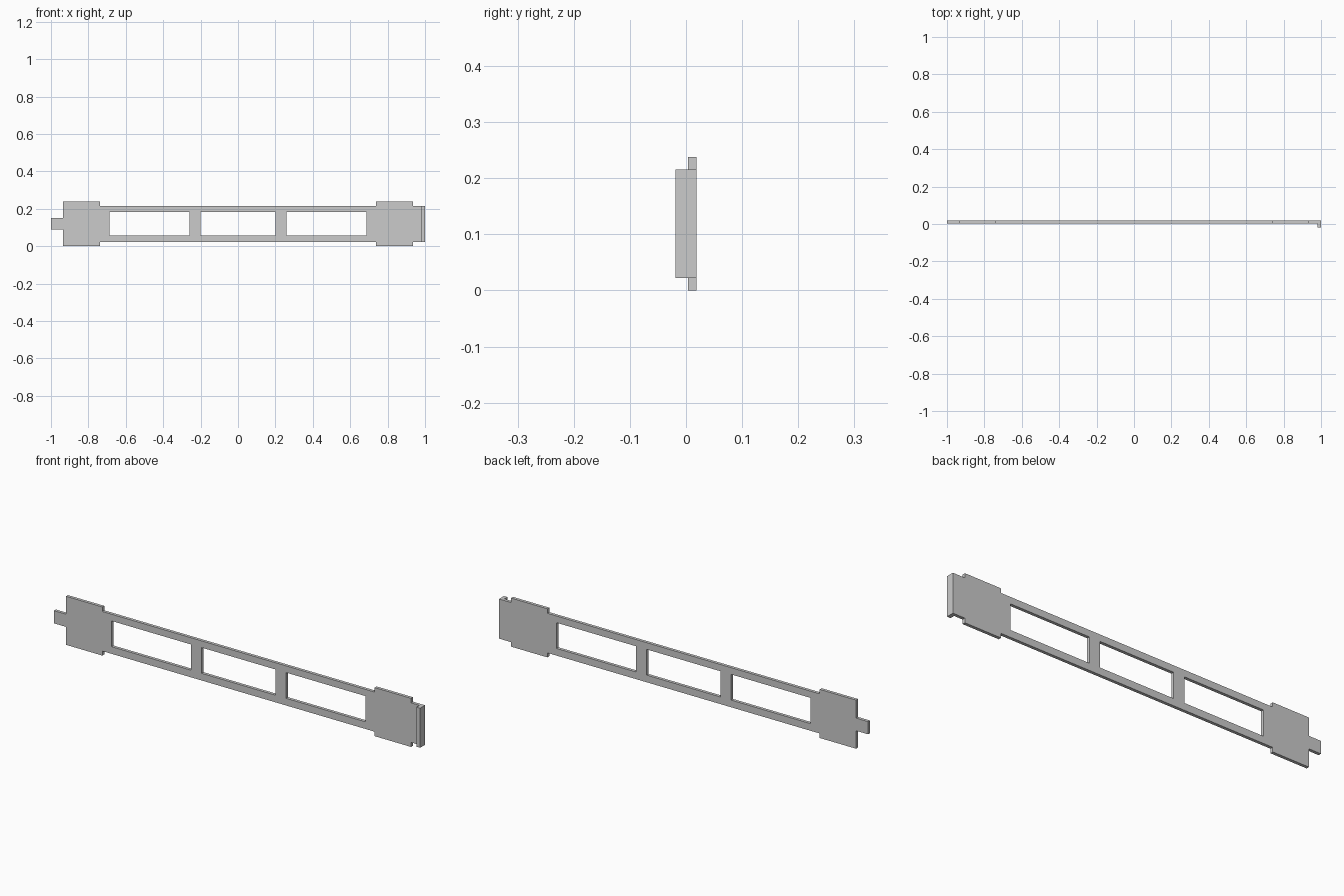
import bpy, bmesh
from mathutils import Vector

if "Cube" in bpy.data.objects:
    bpy.data.objects.remove(bpy.data.objects["Cube"])

FRONT, BACK, LIP = 0.004, 0.019, -0.019

# Rectangles of the profile: (x0, x1, z0, z1)
solids = [
    (-1.0, -0.935, 0.088, 0.15),     # end tab
    (-0.935, 1.0, 0.022, 0.216),     # long rail
    (-0.935, -0.738, 0.0, 0.238),    # left pad
    (0.738, 0.935, 0.0, 0.238),      # right pad
]
windows = [(-0.688, -0.258, 0.057, 0.183),
           (-0.2, 0.2, 0.057, 0.183),
           (0.258, 0.688, 0.057, 0.183)]
lip = (0.981, 1.0, 0.022, 0.216)


def inside(x, z, r):
    return r[0] < x < r[1] and r[2] < z < r[3]


def extrude(bm, faces, dy):
    out = bmesh.ops.extrude_face_region(bm, geom=faces)["geom"]
    verts = [g for g in out if isinstance(g, bmesh.types.BMVert)]
    bmesh.ops.translate(bm, verts=verts, vec=Vector((0, dy, 0)))


# Flat front sheet, made from the cells between all profile lines
rects = solids + windows + [lip]
xs = sorted({v for r in rects for v in r[:2]})
zs = sorted({v for r in rects for v in r[2:]})
bm = bmesh.new()
for x0, x1 in zip(xs, xs[1:]):
    for z0, z1 in zip(zs, zs[1:]):
        cx, cz = (x0 + x1) / 2, (z0 + z1) / 2
        if any(inside(cx, cz, r) for r in solids) and not any(inside(cx, cz, r) for r in windows):
            bm.faces.new([bm.verts.new((x, FRONT, z))
                          for x, z in ((x0, z0), (x1, z0), (x1, z1), (x0, z1))])
bmesh.ops.remove_doubles(bm, verts=bm.verts[:], dist=1e-5)

# Plate thickness, then the lip turned forward at the right end
extrude(bm, bm.faces[:], BACK - FRONT)
bmesh.ops.recalc_face_normals(bm, faces=bm.faces[:])
bm.normal_update()
lip_faces = [f for f in bm.faces if f.normal.y < -0.9
             and inside(f.calc_center_median().x, f.calc_center_median().z, lip)]
extrude(bm, lip_faces, LIP - FRONT)

# Merge the cells back into large flat faces
bmesh.ops.recalc_face_normals(bm, faces=bm.faces[:])
bmesh.ops.dissolve_limit(bm, angle_limit=0.01, verts=bm.verts[:], edges=bm.edges[:])

mesh = bpy.data.meshes.new("bracket_rail")
bm.to_mesh(mesh)
bm.free()
bpy.context.collection.objects.link(bpy.data.objects.new("bracket_rail", mesh))
